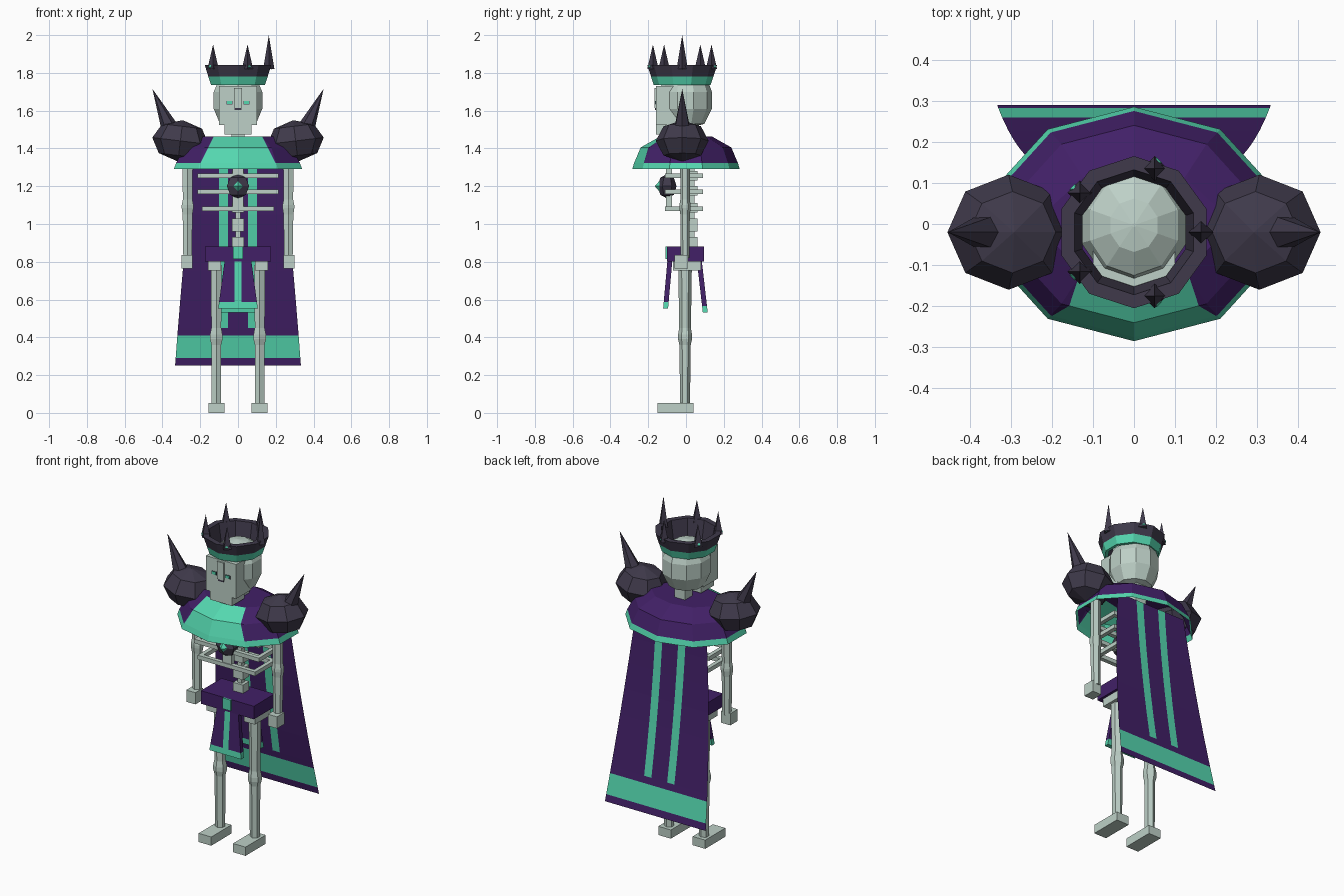
import bpy, bmesh, math
from mathutils import Vector, Matrix

if "Cube" in bpy.data.objects:
    bpy.data.objects.remove(bpy.data.objects["Cube"], do_unlink=True)


def material(name, r, g, b):
    m = bpy.data.materials.new(name)
    m.use_nodes = True
    m.diffuse_color = (r, g, b, 1)
    m.node_tree.nodes["Principled BSDF"].inputs["Base Color"].default_value = (r, g, b, 1)
    return m


BONE = material("pale bone", 0.51, 0.63, 0.57)
PURPLE = material("deep purple cloth", 0.054, 0.0144, 0.135)
TEAL = material("bright teal", 0.09, 0.68, 0.43)
IRON = material("dark iron", 0.05, 0.042, 0.07)


def finish(name, bm, mats, rule=None, normals=True):
    """Turn a bmesh into an object; rule picks a colour from each face centre."""
    if normals:
        bmesh.ops.recalc_face_normals(bm, faces=bm.faces)
    if rule:
        for f in bm.faces:
            f.material_index = int(rule(f.calc_center_median()))
    me = bpy.data.meshes.new(name)
    bm.to_mesh(me)
    bm.free()
    for m in mats:
        me.materials.append(m)
    ob = bpy.data.objects.new(name, me)
    bpy.context.collection.objects.link(ob)
    return ob


def box(name, mat, x, y, z):
    bm = bmesh.new()
    bmesh.ops.create_cube(bm, size=1)
    for v in bm.verts:
        v.co = [a + (b - a) * (c + 0.5) for (a, b), c in zip((x, y, z), v.co)]
    return finish(name, bm, [mat])


def cut(bm, co, no):
    geom = bm.verts[:] + bm.edges[:] + bm.faces[:]
    bmesh.ops.bisect_plane(bm, geom=geom, plane_co=co, plane_no=no)


def loft(n, rings, cx=0, cy=0, caps=(True, True)):
    """Stack n-sided elliptical rings given as (rx, ry, z)."""
    bm = bmesh.new()
    loops = []
    for rx, ry, z in rings:
        angles = [math.tau * i / n for i in range(n)]
        loops.append([bm.verts.new((cx + rx * math.sin(a), cy + ry * math.cos(a), z)) for a in angles])
    for lo, hi in zip(loops, loops[1:]):
        for i in range(n):
            j = (i + 1) % n
            bm.faces.new((lo[i], lo[j], hi[j], hi[i]))
    for wanted, loop in zip(caps, (loops[0], loops[-1])):
        if wanted:
            bm.faces.new(loop)
    return bm


def spike(name, mat, base, tip, r, n):
    base, tip = Vector(base), Vector(tip)
    d = tip - base
    bm = bmesh.new()
    bmesh.ops.create_cone(bm, cap_ends=True, segments=n, radius1=r, radius2=0, depth=d.length,
                          matrix=Matrix.Translation((base + tip) / 2) @ d.to_track_quat('Z', 'Y').to_matrix().to_4x4())
    return finish(name, bm, [mat])


def ball(name, mat, at, size, u, v, tilt=0):
    bm = bmesh.new()
    m = Matrix.Translation(at) @ Matrix.Rotation(tilt, 4, 'Y') @ Matrix.Diagonal((*size, 1))
    bmesh.ops.create_uvsphere(bm, u_segments=u, v_segments=v, radius=1, matrix=m)
    return finish(name, bm, [mat])


# Skull
cranium = [(0.04, 0.04, 1.515), (0.10, 0.10, 1.53), (0.135, 0.14, 1.61), (0.135, 0.14, 1.70),
           (0.112, 0.122, 1.75), (0.06, 0.065, 1.785), (0.005, 0.005, 1.795)]
finish("cranium", loft(10, cranium, 0, -0.003), [BONE])
box("face", BONE, (-0.10, 0.10), (-0.16, -0.02), (1.525, 1.73))
box("jaw", BONE, (-0.072, 0.072), (-0.16, -0.04), (1.475, 1.53))
box("nose", BONE, (-0.022, 0.022), (-0.168, -0.15), (1.615, 1.72))
box("nose_hollow", IRON, (-0.018, 0.018), (-0.164, -0.158), (1.603, 1.615))
for s, side in ((1, "left"), (-1, "right")):
    x = sorted((s * 0.028, s * 0.062))
    box(side + "_eye_socket", IRON, x, (-0.162, -0.155), (1.632, 1.652))
    box(side + "_eye", TEAL, (s * 0.045 - 0.012, s * 0.045 + 0.012), (-0.165, -0.155), (1.634, 1.65))

# Crown with five spikes
crown = [(r, r, z) for r, z in
         ((0.132, 1.735), (0.15, 1.735), (0.165, 1.78), (0.185, 1.842), (0.152, 1.842), (0.132, 1.735))]
finish("crown", loft(10, crown, 0, -0.02, (False, False)), [IRON, TEAL], lambda c: c.z < 1.775)
for i in range(5):
    a = math.tau * i / 5
    x, y = 0.163 * math.cos(a), 0.163 * math.sin(a) - 0.02
    spike(f"crown_spike_{i}", IRON, (x, y, 1.82), (x, y, 2.0 if i == 0 else 1.95), 0.03, 4)
    x, y = 0.178 * math.cos(a), 0.178 * math.sin(a) - 0.02
    ball(f"crown_gem_{i}", TEAL, (x, y, 1.832), (0.013, 0.013, 0.015), 4, 2)

# Shoulder mantle: teal hem and a flared teal front panel
bm = loft(10, [(0.357, 0.285, 1.29), (0.345, 0.275, 1.322), (0.30, 0.24, 1.405), (0.21, 0.14, 1.462)],
          0, 0, (False, True))
for s in (1, -1):
    cut(bm, (s * 0.16, 0, 1.40), (s, 0, 0.5))
finish("mantle", bm, [PURPLE, TEAL],
       lambda c: c.z < 1.32 or (c.y < -0.02 and c.z < 1.46 and abs(c.x) < 0.16 - 0.5 * (c.z - 1.40)))
box("neck", BONE, (-0.035, 0.035), (-0.01, 0.06), (1.40, 1.55))

# Cape: a thin curved sheet with a hem band and two stripes
bm = bmesh.new()
levels = [0.25, 0.29, 0.41, 0.45] + [0.45 + 0.15 * i for i in range(1, 7)]
rows = []
for z in levels:
    t = (z - 0.25) / 1.1
    w = 0.333 - 0.08 * t - 0.02 * t * t
    y = 0.29 - 0.22 * t + 0.07 * t * t
    rows.append([bm.verts.new((x, y, z)) for x in (-w, -0.1, -0.052, 0.052, 0.1, w)])
for lo, hi in zip(rows, rows[1:]):
    for i in range(5):
        bm.faces.new((lo[i + 1], lo[i], hi[i], hi[i + 1]))
finish("cape", bm, [PURPLE, TEAL],
       lambda c: 0.29 < c.z < 0.41 or (c.z > 0.45 and 0.05 < abs(c.x) < 0.1), False)

# Spine, sternum and ribs
for i, (lo, hi) in enumerate(((0.87, 0.93), (0.96, 1.03), (1.06, 1.11), (1.15, 1.20), (1.23, 1.28), (1.31, 1.41))):
    box(f"vertebra_{i}", BONE, (-0.032, 0.032), (0.0, 0.06), (lo, hi))
box("spine_core", BONE, (-0.014, 0.014), (0.015, 0.045), (0.85, 1.42))
box("sternum", BONE, (-0.03, 0.03), (-0.105, -0.075), (1.07, 1.33))
for i, (z, w) in enumerate(((1.255, 0.215), (1.17, 0.215), (1.08, 0.19))):
    h = (z - 0.012, z + 0.012)
    box(f"front_rib_{i}", BONE, (-w, w), (-0.11, -0.085), h)
    box(f"back_rib_{i}", BONE, (-w, w), (0.065, 0.09), h)
    for s in (1, -1):
        box(f"side_rib_{i}", BONE, (s * (w - 0.012) - 0.012, s * (w - 0.012) + 0.012), (-0.11, 0.09), h)
ball("chest_gem_setting", IRON, (0, -0.10, 1.20), (0.068, 0.05, 0.065), 6, 4)
ball("chest_gem", TEAL, (0, -0.135, 1.20), (0.03, 0.03, 0.035), 4, 2)

# Belt and hip cloths
box("belt", PURPLE, (-0.175, 0.175), (-0.10, 0.095), (0.802, 0.88))
box("buckle", TEAL, (-0.027, 0.027), (-0.108, -0.099), (0.815, 0.88))


def hip_cloth(name, s, top_y, low_y, low, w):
    bm = bmesh.new()
    bmesh.ops.create_cube(bm, size=1)
    for v in bm.verts:
        up = v.co.z > 0
        v.co = (v.co.x * 2 * (0.07 if up else w), s * ((top_y if up else low_y) + v.co.y * 0.026),
                0.81 if up else low)
    cut(bm, (0, 0, low + 0.035), (0, 0, 1))
    for x in (-0.018, 0.018):
        cut(bm, (x, 0, 0), (1, 0, 0))
    finish(name, bm, [PURPLE, TEAL],
           lambda c: c.z < low + 0.034 or (abs(c.x) < 0.015 and abs(c.y) > (top_y + low_y) / 2 - 0.0))


hip_cloth("front_hip_cloth", -1, 0.085, 0.108, 0.552, 0.105)
hip_cloth("back_hip_cloth", 1, 0.07, 0.102, 0.532, 0.09)

# Pauldrons, arms and legs, mirrored
for s, side in ((1, "left"), (-1, "right")):
    ball(side + "_pauldron", IRON, (s * 0.305, -0.02, 1.44), (0.15, 0.14, 0.11), 8, 4, s * -0.12)
    spike(side + "_pauldron_horn", IRON, (s * 0.353, -0.02, 1.49), (s * 0.453, -0.02, 1.715), 0.05, 6)
    arm = [(0.026, 0.024, 0.82), (0.03, 0.025, 1.05), (0.036, 0.03, 1.085), (0.036, 0.03, 1.10),
           (0.029, 0.025, 1.13), (0.032, 0.026, 1.40)]
    finish(side + "_arm", loft(6, arm, s * 0.267, -0.005), [BONE])
    box(side + "_hand", BONE, sorted((s * 0.24, s * 0.30)), (-0.06, 0.01), (0.765, 0.835))
    leg = [(0.028, 0.026, 0.04), (0.03, 0.03, 0.36), (0.038, 0.037, 0.39), (0.038, 0.037, 0.415),
           (0.03, 0.031, 0.45), (0.034, 0.036, 0.78)]
    finish(side + "_leg", loft(6, leg, s * 0.115, -0.005), [BONE])
    box(side + "_hip", BONE, sorted((s * 0.09, s * 0.16)), (-0.07, 0.08), (0.755, 0.803))
    box(side + "_foot", BONE, sorted((s * 0.072, s * 0.155)), (-0.15, 0.04), (0, 0.052))
